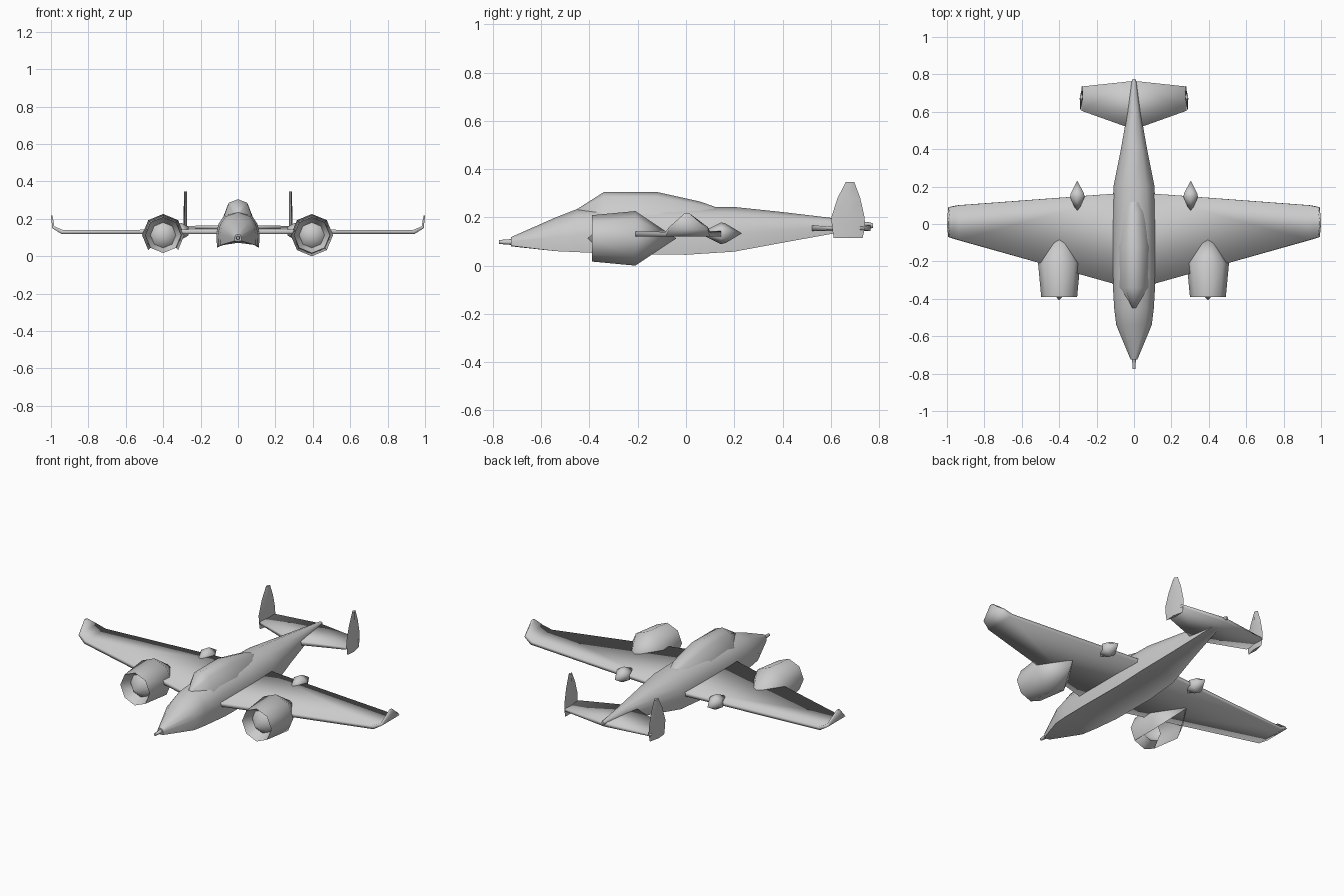
import bpy, bmesh, math

cube = bpy.data.objects.get("Cube")
if cube:
    bpy.data.objects.remove(cube, do_unlink=True)

GREY = (0.6, 0.6, 0.6, 1.0)
mat = bpy.data.materials.new("plain grey")
mat.use_nodes = True
mat.diffuse_color = GREY
bsdf = mat.node_tree.nodes["Principled BSDF"]
bsdf.inputs["Base Color"].default_value = GREY
bsdf.inputs["Roughness"].default_value = 0.8


def loft(name, rings, angle=60, mirror=False, cap=(True, True), hole=None):
    """Skin a list of equal-length point rings; hole(co) picks vertices to cut out."""
    bm = bmesh.new()
    vs = [[bm.verts.new(p) for p in r] for r in rings]
    n = len(rings[0])
    for a, b in zip(vs, vs[1:]):
        for i in range(n):
            j = (i + 1) % n
            bm.faces.new((a[i], a[j], b[j], b[i]))
    if cap[0]:
        bm.faces.new(vs[0])
    if cap[1]:
        bm.faces.new(vs[-1])
    bmesh.ops.remove_doubles(bm, verts=bm.verts, dist=0.0005)
    bmesh.ops.recalc_face_normals(bm, faces=bm.faces)
    if hole:
        bmesh.ops.delete(bm, geom=[v for v in bm.verts if hole(v.co)], context='VERTS')
    me = bpy.data.meshes.new(name)
    bm.to_mesh(me)
    bm.free()
    ob = bpy.data.objects.new(name, me)
    bpy.context.collection.objects.link(ob)
    me.materials.append(mat)
    bpy.ops.object.select_all(action='DESELECT')
    ob.select_set(True)
    bpy.context.view_layer.objects.active = ob
    bpy.ops.object.shade_smooth_by_angle(angle=math.radians(angle))
    if mirror:
        ob.modifiers.new("mirror", 'MIRROR')
    return ob


def both_sides(half, y):
    """Full ring from half-section points that start and end on the centre line."""
    return [(x, y, z) for x, z in half] + [(-x, y, z) for x, z in half[-2:0:-1]]


def turned(cx, cz, profile, sides):
    """Rings around a lengthwise axis, one corner pointing up."""
    return [[(cx + r * math.sin(k * math.tau / sides), y,
              cz + r * math.cos(k * math.tau / sides)) for k in range(sides)]
            for y, r in profile]


# Fuselage: y, half width, top, widest height, lower edge, hollow keel
body = [(-0.725, 0.018, 0.118, 0.10, 0.082, 0.080),
        (-0.54, 0.095, 0.200, 0.12, 0.060, 0.072),
        (-0.45, 0.106, 0.235, 0.125, 0.056, 0.085),
        (-0.28, 0.116, 0.245, 0.125, 0.048, 0.105),
        (0.00, 0.116, 0.245, 0.125, 0.045, 0.112),
        (0.20, 0.110, 0.243, 0.13, 0.058, 0.108),
        (0.40, 0.070, 0.222, 0.145, 0.095, 0.118),
        (0.60, 0.035, 0.198, 0.16, 0.131, 0.140),
        (0.75, 0.014, 0.180, 0.167, 0.155, 0.155)]
loft("fuselage", [both_sides([(0, t), (0.62 * w, t - 0.2 * (t - s)), (0.9 * w, s + 0.4 * (t - s)),
                              (w, s), (0.97 * w, b), (0, k)], y)
                  for y, w, t, s, b, k in body])

# Canopy hump: y, half width, ridge height
hump = [(-0.45, 0.012, 0.235), (-0.34, 0.062, 0.305), (-0.12, 0.064, 0.305),
        (0.06, 0.050, 0.265), (0.13, 0.025, 0.240)]
loft("canopy", [both_sides([(0, t), (0.78 * w, t - 0.3 * w), (1.3 * w, 0.2), (0, 0.19)], y)
                for y, w, t in hump])

# Nose probe and tail cone
loft("nose_probe", turned(0, 0.098, [(-0.775, 0.008), (-0.725, 0.012), (-0.70, 0.022)], 6))
loft("tail_cone", turned(0, 0.166, [(0.72, 0.012), (0.755, 0.015), (0.775, 0.009)], 6))


# Wings with upturned tips: leading y, trailing y, lower (x, z), upper (x, z)
def blade(sections):
    return [[(lo[0], f, lo[1]), (lo[0], b, lo[1]), (up[0], b, up[1]), (up[0], f, up[1])]
            for f, b, lo, up in sections]


wing = [(-0.35, 0.17, (0, 0.12), (0, 0.144)),
        (-0.085, 0.10, (0.945, 0.12), (0.935, 0.14)),
        (-0.07, 0.09, (0.993, 0.15), (0.982, 0.16)),
        (-0.006, 0.014, (1.0, 0.217), (0.992, 0.217))]
loft("wings", blade(wing), angle=110, mirror=True, cap=(False, True))

# Tailplane
tail = [(0.505, 0.765, (0, 0.143), (0, 0.168)),
        (0.605, 0.735, (0.28, 0.148), (0.28, 0.162))]
loft("tailplane", blade(tail), angle=110, mirror=True, cap=(False, True))

# Tail fins, slightly toed outward: front y, rear y, height
fin = [(0.612, 0.732, 0.115), (0.605, 0.742, 0.16), (0.602, 0.740, 0.20),
       (0.628, 0.722, 0.28), (0.662, 0.697, 0.347)]


def fin_ring(f, b, z):
    x = lambda y: 0.281 - 0.08 * (y - 0.675)
    m = (f + b) / 2
    return [(x(f), f, z), (x(m) + 0.009, m, z), (x(b), b, z), (x(m) - 0.009, m, z)]


loft("tail_fins", [fin_ring(*s) for s in fin], mirror=True)

# Engine nacelles: spinner, recessed mouth, cowl and tapered back; one is open below
cowl = [(-0.408, 0), (-0.335, 0.068), (-0.39, 0.096), (-0.21, 0.113), (-0.04, 0)]
loft("left_nacelle", turned(0.395, 0.113, cowl, 8), cap=(False, False))
loft("right_nacelle", turned(-0.4, 0.113, cowl, 8), cap=(False, False),
     hole=lambda c: c.z < 0.01)

# Pods at the trailing edge
loft("wing_pods", turned(0.303, 0.134, [(0.055, 0), (0.145, 0.045), (0.165, 0.04), (0.232, 0)], 6),
     mirror=True, cap=(False, False))
